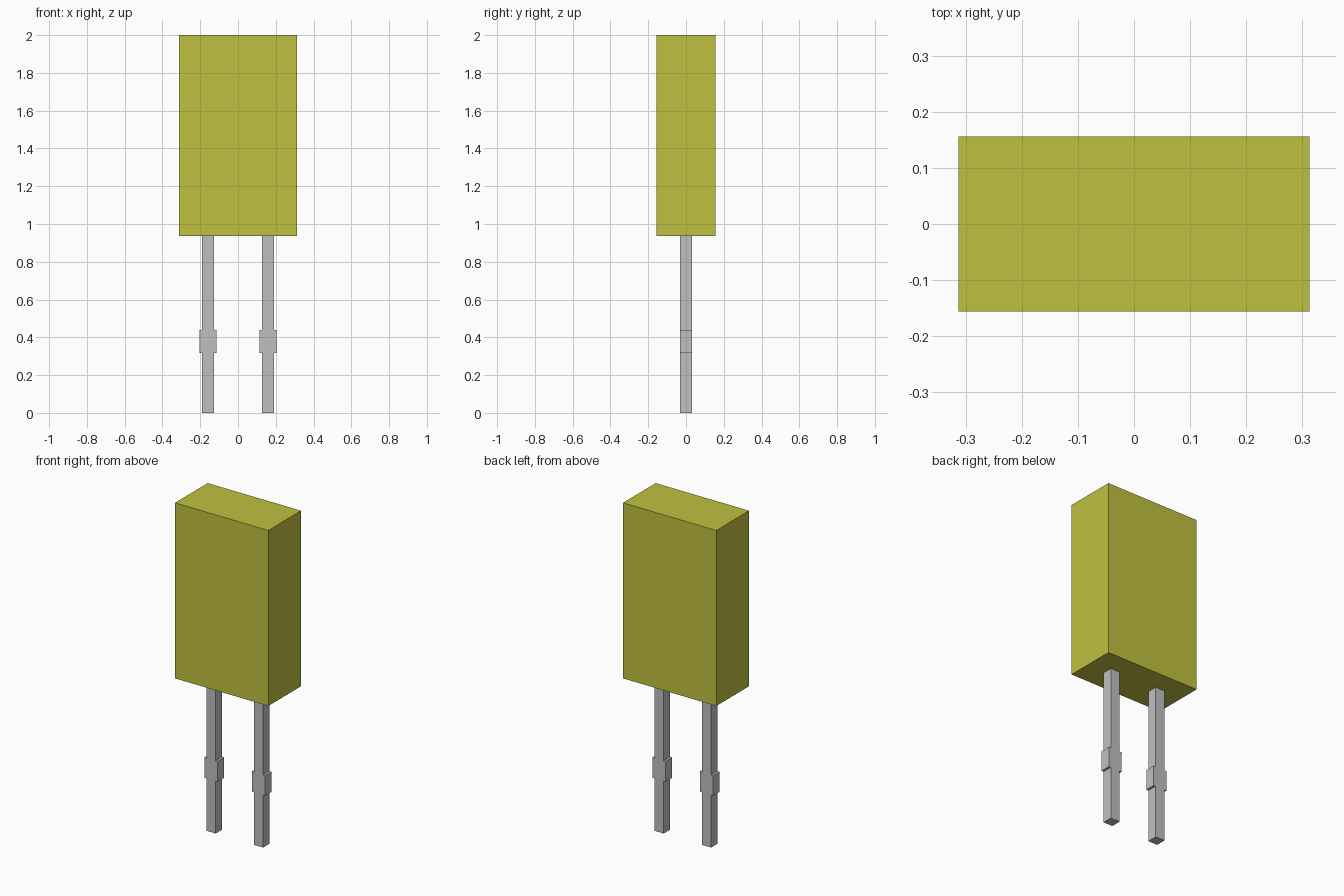
import bpy
import bmesh
from mathutils import Matrix

cube = bpy.data.objects.get("Cube")
if cube:
    bpy.data.objects.remove(cube, do_unlink=True)


def make_material(name, color):
    mat = bpy.data.materials.new(name)
    mat.use_nodes = True
    mat.diffuse_color = color
    mat.node_tree.nodes["Principled BSDF"].inputs["Base Color"].default_value = color
    return mat


def add_object(name, bm, mat):
    bmesh.ops.recalc_face_normals(bm, faces=bm.faces)
    mesh = bpy.data.meshes.new(name)
    bm.to_mesh(mesh)
    bm.free()
    mesh.materials.append(mat)
    obj = bpy.data.objects.new(name, mesh)
    bpy.context.scene.collection.objects.link(obj)
    return obj


yellow = make_material("mustard yellow", (0.527, 0.527, 0.051, 1))
silver = make_material("silver grey", (0.527, 0.527, 0.527, 1))

BODY_BOTTOM, TOP = 0.9375, 2.0
LEAD_X, LEAD_HALF, COLLAR_HALF = 0.159, 0.031, 0.045
COLLAR_LOW, COLLAR_HIGH = 0.3175, 0.44

# Rectangular body
bm = bmesh.new()
height = TOP - BODY_BOTTOM
bmesh.ops.create_cube(bm, size=1, matrix=Matrix.Translation((0, 0, BODY_BOTTOM + height / 2))
                      @ Matrix.Diagonal((0.625, 0.3125, height, 1)))
add_object("body", bm, yellow)

# Flat leads with a wider stand-off collar, extruded from one outline
half_outline = [(LEAD_HALF, 0), (LEAD_HALF, COLLAR_LOW), (COLLAR_HALF, COLLAR_LOW),
                (COLLAR_HALF, COLLAR_HIGH), (LEAD_HALF, COLLAR_HIGH), (LEAD_HALF, BODY_BOTTOM)]
outline = half_outline + [(-x, z) for x, z in reversed(half_outline)]
for name, side in (("left_lead", 1), ("right_lead", -1)):
    bm = bmesh.new()
    face = bm.faces.new([bm.verts.new((side * LEAD_X + x, -LEAD_HALF, z)) for x, z in outline])
    extruded = bmesh.ops.extrude_face_region(bm, geom=[face])["geom"]
    bmesh.ops.translate(bm, vec=(0, 2 * LEAD_HALF, 0),
                        verts=[v for v in extruded if isinstance(v, bmesh.types.BMVert)])
    # The extrusion keeps the front face, closing the solid
    add_object(name, bm, silver)
